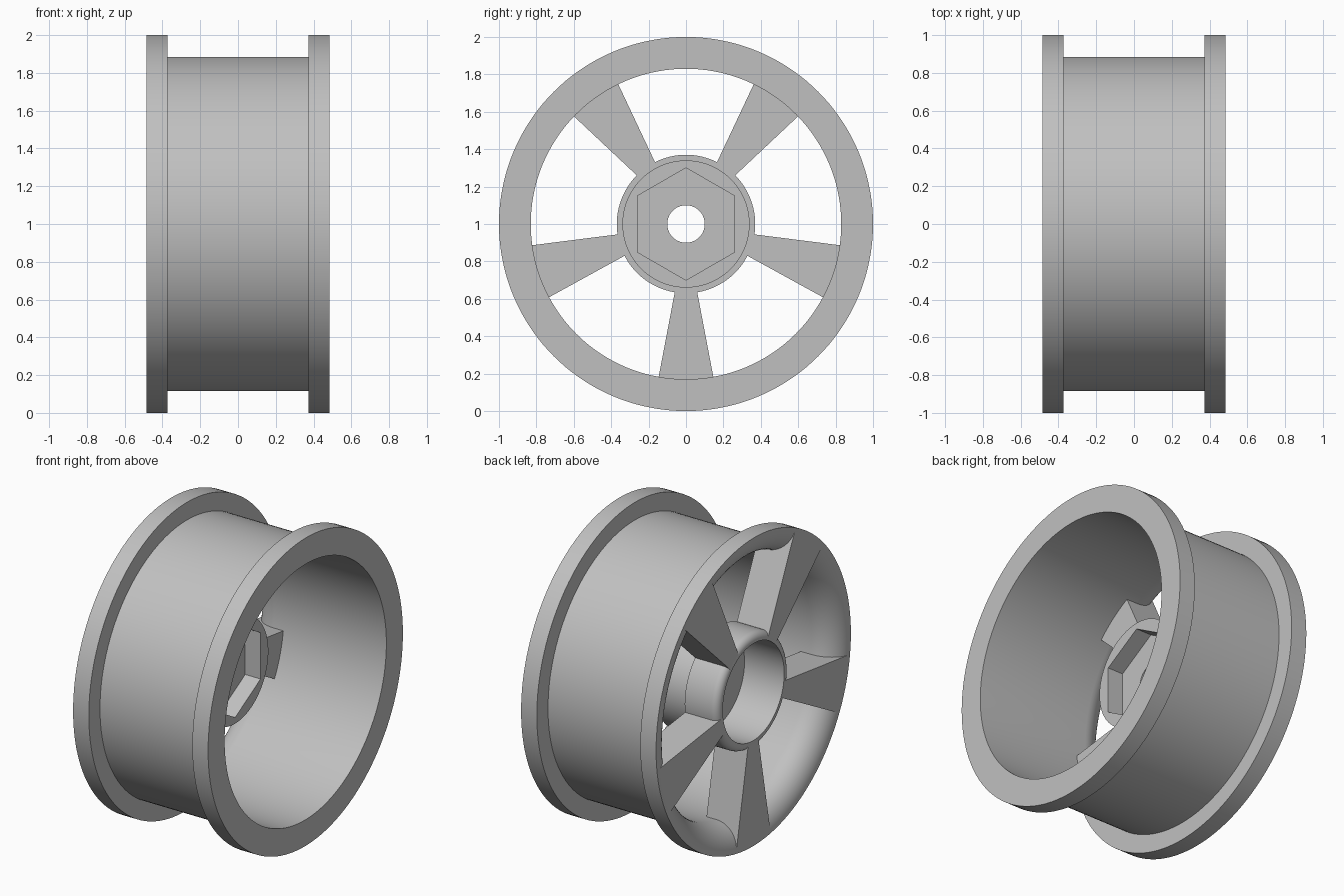
import bpy, bmesh, math

if "Cube" in bpy.data.objects:
    bpy.data.objects.remove(bpy.data.objects["Cube"])

SEGMENTS = 144
CENTRE_Z = 1.0
FACE = -0.485        # plane of the spoked side
SPOKE_BACK = -0.25

grey = bpy.data.materials.new("plain grey")
grey.use_nodes = True
colour = (0.53, 0.53, 0.53, 1)
grey.diffuse_color = colour
grey.node_tree.nodes["Principled BSDF"].inputs["Base Color"].default_value = colour


def finish(name, bm):
    bmesh.ops.recalc_face_normals(bm, faces=bm.faces)
    mesh = bpy.data.meshes.new(name)
    bm.to_mesh(mesh)
    bm.free()
    mesh.materials.append(grey)
    obj = bpy.data.objects.new(name, mesh)
    bpy.context.collection.objects.link(obj)
    bpy.ops.object.select_all(action='DESELECT')
    obj.select_set(True)
    bpy.context.view_layer.objects.active = obj
    bpy.ops.object.shade_smooth_by_angle(angle=math.radians(30))
    return obj


def polar(x, r, a):
    """Point at radius r around the axle; angle zero points up."""
    return (x, r * math.sin(a), CENTRE_Z + r * math.cos(a))


def hexagon(a):
    """Radius of the hexagonal socket at angle a, with a corner at the top."""
    return 0.26 / math.cos(a % (math.pi / 3) - math.pi / 6)


def lathe(name, profile):
    """Closed ring from (x, radius) points; a radius may be a function of angle."""
    bm = bmesh.new()
    rings = []
    for i in range(SEGMENTS):
        a = math.tau * i / SEGMENTS
        rings.append([bm.verts.new(polar(x, r(a) if callable(r) else r, a))
                      for x, r in profile])
    n = len(profile)
    for i, ring in enumerate(rings):
        nxt = rings[(i + 1) % SEGMENTS]
        for j in range(n):
            k = (j + 1) % n
            bm.faces.new((ring[j], ring[k], nxt[k], nxt[j]))
    return finish(name, bm)


def round_corner(x, r, radius, side, steps=10):
    """Quarter round from the wall at radius r out to the face plane x."""
    points = []
    for i in range(steps + 1):
        t = math.pi / 2 * i / steps
        points.append((x + radius * (1 - math.sin(t)),
                       r + side * radius * (1 - math.cos(t))))
    return points


# Rim: barrel with two flanges, rounded mouth on the spoked side
lathe("rim", round_corner(FACE, 0.83, 0.163, 1, 14) + [
    (FACE, 1.0), (-0.372, 1.0), (-0.372, 0.885),
    (0.372, 0.885), (0.372, 1.0), (-FACE, 1.0), (-FACE, 0.83)])

# Hub: bored from the face, hexagonal socket in the back, axle hole through
lathe("hub", [(-0.02, 0.34), (SPOKE_BACK, 0.34), (SPOKE_BACK, 0.37)]
      + round_corner(FACE, 0.37, 0.045, -1)
      + [(FACE, 0.315), (-0.2, 0.315), (-0.2, 0.1), (-0.13, 0.1),
         (-0.13, hexagon), (-0.02, hexagon)])


# Spokes: five tapered blades, stepped to stay inside barrel and flange
def spoke(name, direction, columns=8):
    front = FACE + 0.001
    outline = [(front, 0.325), (front, 0.83), (front, 0.995), (-0.376, 0.995),
               (-0.376, 0.86), (SPOKE_BACK, 0.86), (SPOKE_BACK, 0.345)]
    bm = bmesh.new()
    rows = []
    for i in range(columns + 1):
        t = 2 * i / columns - 1
        rows.append([bm.verts.new(polar(
            x, r, direction + t * math.asin((0.187 * r - 0.009) / r)))
            for x, r in outline])
    n = len(outline)
    for a, b in zip(rows, rows[1:]):
        for j in range(n):
            k = (j + 1) % n
            bm.faces.new((a[j], a[k], b[k], b[j]))
    bm.faces.new(rows[0])
    bm.faces.new(rows[-1])
    return finish(name, bm)


for i in range(5):
    spoke(f"spoke_{i + 1}", math.pi + math.tau * i / 5)
